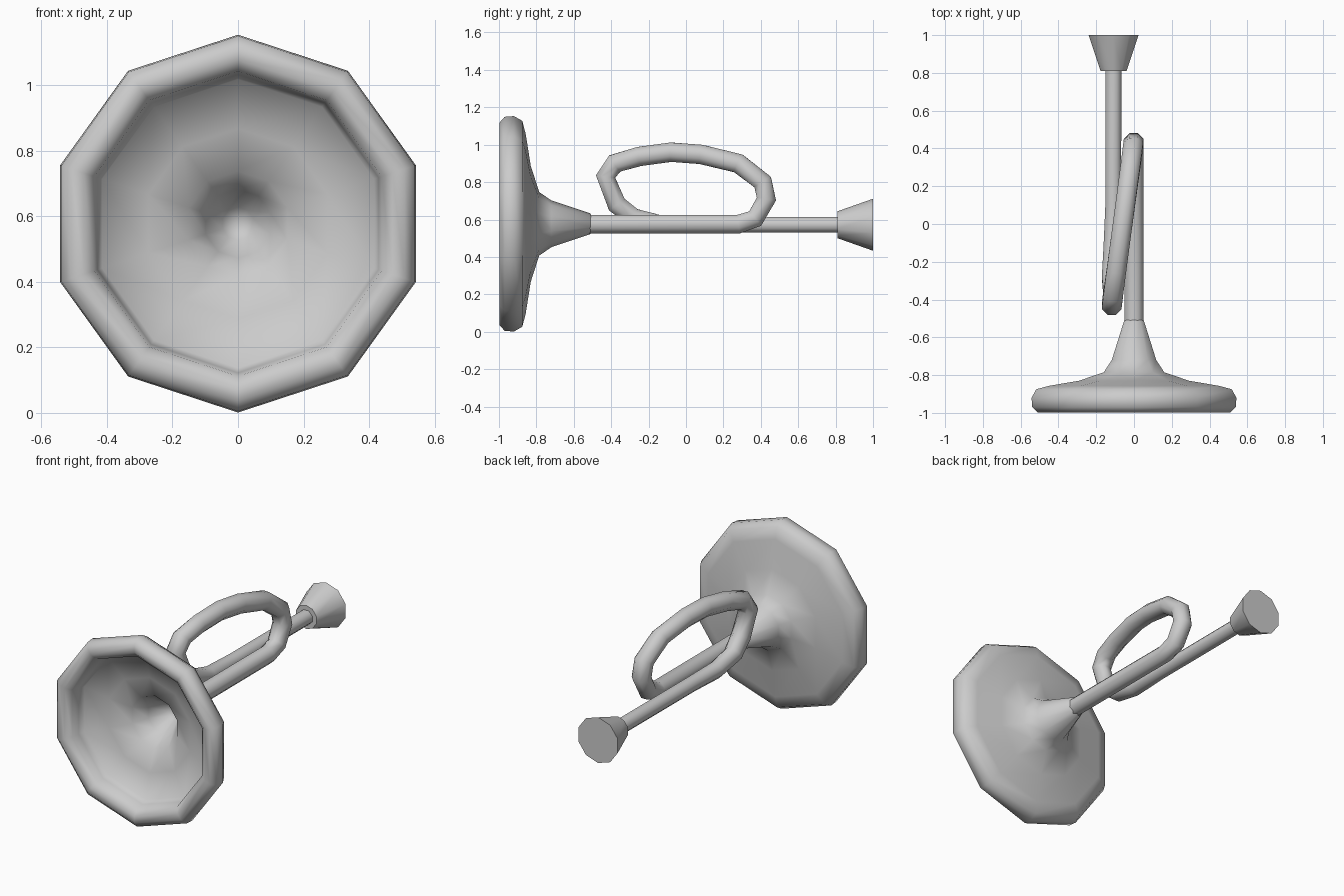
import bpy, bmesh, math
from mathutils import Vector

if "Cube" in bpy.data.objects:
    bpy.data.objects.remove(bpy.data.objects["Cube"])

AXIS_Z = 0.577

metal = bpy.data.materials.new("grey metal")
metal.diffuse_color = (0.6, 0.6, 0.6, 1)
metal.use_nodes = True
metal.node_tree.nodes["Principled BSDF"].inputs["Base Color"].default_value = metal.diffuse_color


def skin(name, rings, angle):
    """Join rings of points (a single point closes an end) into a smooth mesh."""
    bm = bmesh.new()
    vr = [[bm.verts.new(p) for p in ring] for ring in rings]
    for a, b in zip(vr, vr[1:]):
        n = max(len(a), len(b))
        for i in range(n):
            j = (i + 1) % n
            quad = [a[i % len(a)], a[j % len(a)], b[j % len(b)], b[i % len(b)]]
            bm.faces.new(list(dict.fromkeys(quad)))
    bmesh.ops.recalc_face_normals(bm, faces=bm.faces)
    mesh = bpy.data.meshes.new(name)
    bm.to_mesh(mesh)
    bm.free()
    mesh.materials.append(metal)
    obj = bpy.data.objects.new(name, mesh)
    bpy.context.collection.objects.link(obj)
    bpy.ops.object.select_all(action='DESELECT')
    obj.select_set(True)
    bpy.context.view_layer.objects.active = obj
    bpy.ops.object.shade_smooth_by_angle(angle=math.radians(angle))
    return obj


def lathe(name, profile, cx, cz, sides, angle, sx=1.0):
    """Turn a (radius, y) profile about an axis along y."""
    rings = []
    for r, y in profile:
        n = sides if r > 0 else 1
        turn = [2 * math.pi * i / sides - math.pi / 2 for i in range(n)]
        rings.append([(cx + sx * r * math.cos(t), y, cz + r * math.sin(t)) for t in turn])
    return skin(name, rings, angle)


def tube(name, path, sides):
    """Sweep a round section along (x, y, z, radius) stations."""
    pts = [Vector(p[:3]) for p in path]
    rings = [[pts[0]]]
    for i, p in enumerate(pts):
        before = (p - pts[i - 1]).normalized() if i else Vector()
        after = (pts[i + 1] - p).normalized() if i < len(pts) - 1 else Vector()
        t = (before + after).normalized()
        u = (Vector((1, 0, 0)) - t * t.x).normalized()
        v = t.cross(u)
        ring = []
        for k in range(sides):
            a = 2 * math.pi * (k + 0.5) / sides
            ring.append(p + (u * math.cos(a) + v * math.sin(a)) * path[i][3])
        rings.append(ring)
    rings.append([pts[-1]])
    return skin(name, rings, 60)


# Flared bell: throat, back, rolled rim, then the hollow inside
lathe("bell", [
    (0, -0.50), (0.055, -0.51), (0.125, -0.72), (0.17, -0.785), (0.31, -0.83),
    (0.48, -0.857), (0.55, -0.875), (0.576, -0.92), (0.572, -0.97), (0.54, -0.998),
    (0.50, -0.998), (0.465, -0.97), (0.455, -0.92), (0.44, -0.885),
    (0.29, -0.85), (0.16, -0.80), (0.105, -0.72), (0.05, -0.62), (0, -0.60)],
    0, AXIS_Z, 10, 80, 0.99)

# One pipe: out of the bell, around the loop and back to the mouthpiece
loop = [(0.43, 0.71), (0.41, 0.80), (0.28, 0.90), (0.08, 0.948), (-0.08, 0.96),
        (-0.25, 0.937), (-0.38, 0.90), (-0.43, 0.83), (-0.37, 0.68)]
R = 0.054
path = [(0, -0.53, 0.575, R), (0, 0.28, 0.575, R), (0, 0.37, 0.605, R)]
path += [(-0.06 + 0.135 * y, y, z, 0.056) for y, z in loop]
path += [(-0.12, -0.28, 0.61, R), (-0.115, -0.12, 0.572, 0.05),
         (-0.11, 0.10, 0.572, 0.045), (-0.108, 0.83, 0.572, 0.045)]
tube("pipe", path, 8)

# Cup mouthpiece with flat ends
lathe("mouthpiece", [(0, 0.81), (0.072, 0.81), (0.139, 1.0), (0, 1.0)],
      -0.108, 0.572, 10, 40)
